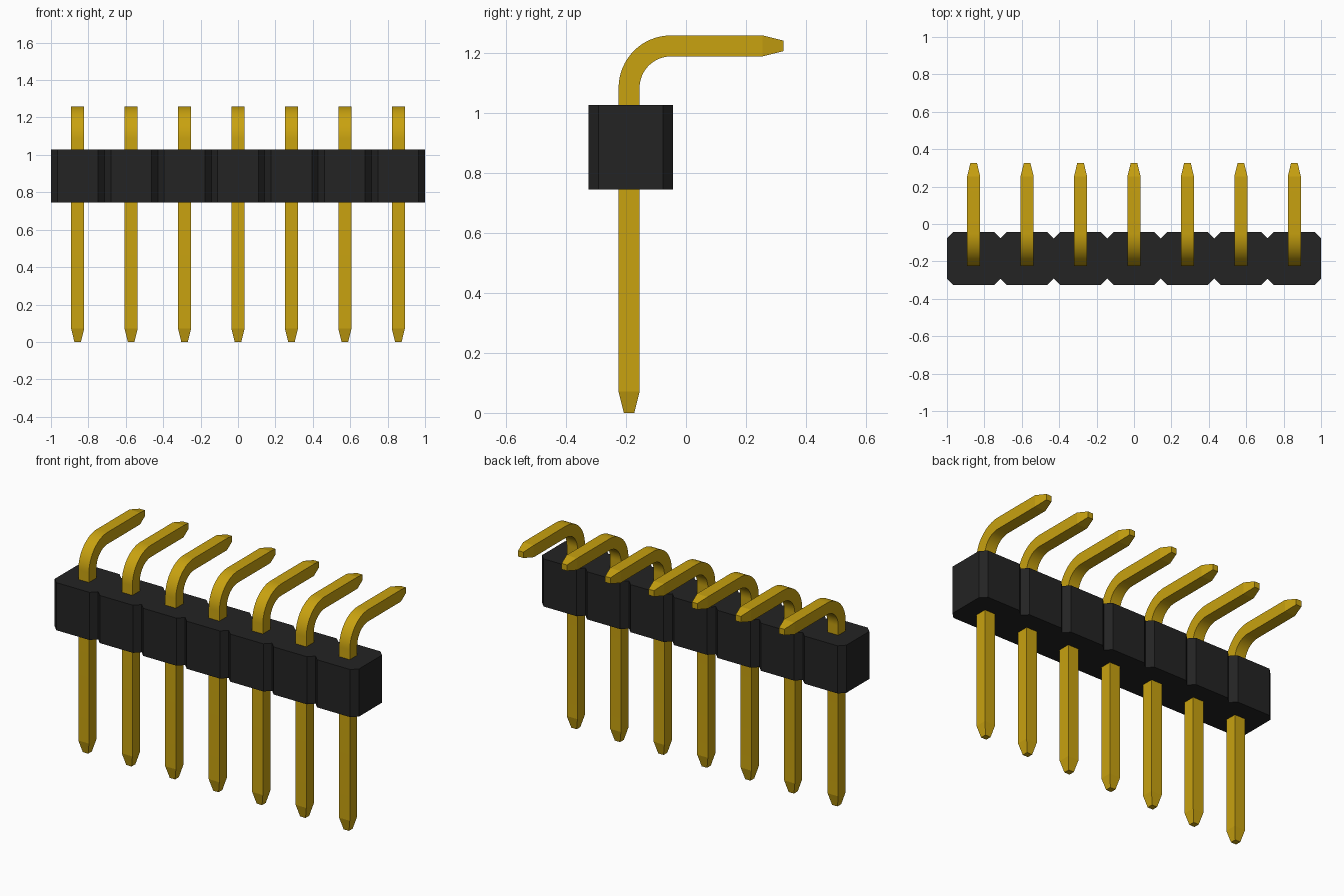
import bpy, bmesh, math
from mathutils import Vector

cube = bpy.data.objects.get("Cube")
if cube:
    bpy.data.objects.remove(cube)

COUNT = 7
PITCH = 2 / COUNT
BODY_Y0, BODY_Y1 = -0.326, -0.043
BODY_Z0, BODY_Z1 = 0.745, 1.028
CHAMFER = 0.034
PIN_Y, HALF, TIP_HALF = -0.19, 0.035, 0.0175
BEND_R, BEND_Z, BEND_STEPS = 0.14, 1.085, 16
TIP_LEN, PIN_END = 0.071, 0.326


def material(name, rgb, roughness):
    mat = bpy.data.materials.new(name)
    mat.use_nodes = True
    mat.diffuse_color = (*rgb, 1)
    shader = mat.node_tree.nodes["Principled BSDF"]
    shader.inputs["Base Color"].default_value = (*rgb, 1)
    shader.inputs["Roughness"].default_value = roughness
    return mat


def make_object(name, bm, mat):
    bmesh.ops.recalc_face_normals(bm, faces=bm.faces)
    mesh = bpy.data.meshes.new(name)
    bm.to_mesh(mesh)
    bm.free()
    mesh.materials.append(mat)
    obj = bpy.data.objects.new(name, mesh)
    bpy.context.collection.objects.link(obj)
    return obj


black = material("black plastic", (0.017, 0.017, 0.017), 0.6)
gold = material("gold metal", (0.58, 0.36, 0.005), 0.4)

# Housing: one notched outline, extruded upwards
front, back = [], []
for i in range(COUNT):
    x0 = -1 + i * PITCH
    x1 = x0 + PITCH
    for row, y, inward in ((front, BODY_Y0, CHAMFER), (back, BODY_Y1, -CHAMFER)):
        row += [(x0, y + inward), (x0 + CHAMFER, y), (x1 - CHAMFER, y)]
front.append((1, BODY_Y0 + CHAMFER))
back.append((1, BODY_Y1 - CHAMFER))
bm = bmesh.new()
outline = bm.faces.new([bm.verts.new((x, y, BODY_Z0)) for x, y in front + back[::-1]])
top = bmesh.ops.extrude_face_region(bm, geom=[outline], use_keep_orig=True)
bmesh.ops.translate(bm, vec=(0, 0, BODY_Z1 - BODY_Z0),
                    verts=[v for v in top["geom"] if isinstance(v, bmesh.types.BMVert)])
make_object("housing", bm, black)

# Pin stations: centre y, centre z, bend angle, half width
stations = [(PIN_Y, 0, 0, TIP_HALF), (PIN_Y, TIP_LEN, 0, HALF)]
for s in range(BEND_STEPS + 1):
    a = math.pi / 2 * s / BEND_STEPS
    stations.append((PIN_Y + BEND_R * (1 - math.cos(a)),
                     BEND_Z + BEND_R * math.sin(a), a, HALF))
end_z = BEND_Z + BEND_R
stations += [(PIN_END - TIP_LEN, end_z, math.pi / 2, HALF),
             (PIN_END, end_z, math.pi / 2, TIP_HALF)]

# Pin: square section swept through the stations
bm = bmesh.new()
rings = []
for y, z, a, h in stations:
    side = Vector((0, math.cos(a), -math.sin(a)))
    rings.append([bm.verts.new(Vector((u * h, y, z)) + side * v * h)
                  for u, v in ((-1, -1), (1, -1), (1, 1), (-1, 1))])
for r0, r1 in zip(rings, rings[1:]):
    for k in range(4):
        n = (k + 1) % 4
        bm.faces.new((r0[k], r0[n], r1[n], r1[k]))
bm.faces.new(rings[0])
bm.faces.new(rings[-1])
pin = make_object("pin_1", bm, gold)
bpy.ops.object.select_all(action="DESELECT")
pin.select_set(True)
bpy.context.view_layer.objects.active = pin
bpy.ops.object.shade_smooth_by_angle(angle=math.radians(10))
pin.location.x = -1 + PITCH / 2

# Remaining pins share the same mesh
for i in range(1, COUNT):
    copy = pin.copy()
    copy.name = f"pin_{i + 1}"
    copy.location.x += i * PITCH
    bpy.context.collection.objects.link(copy)
